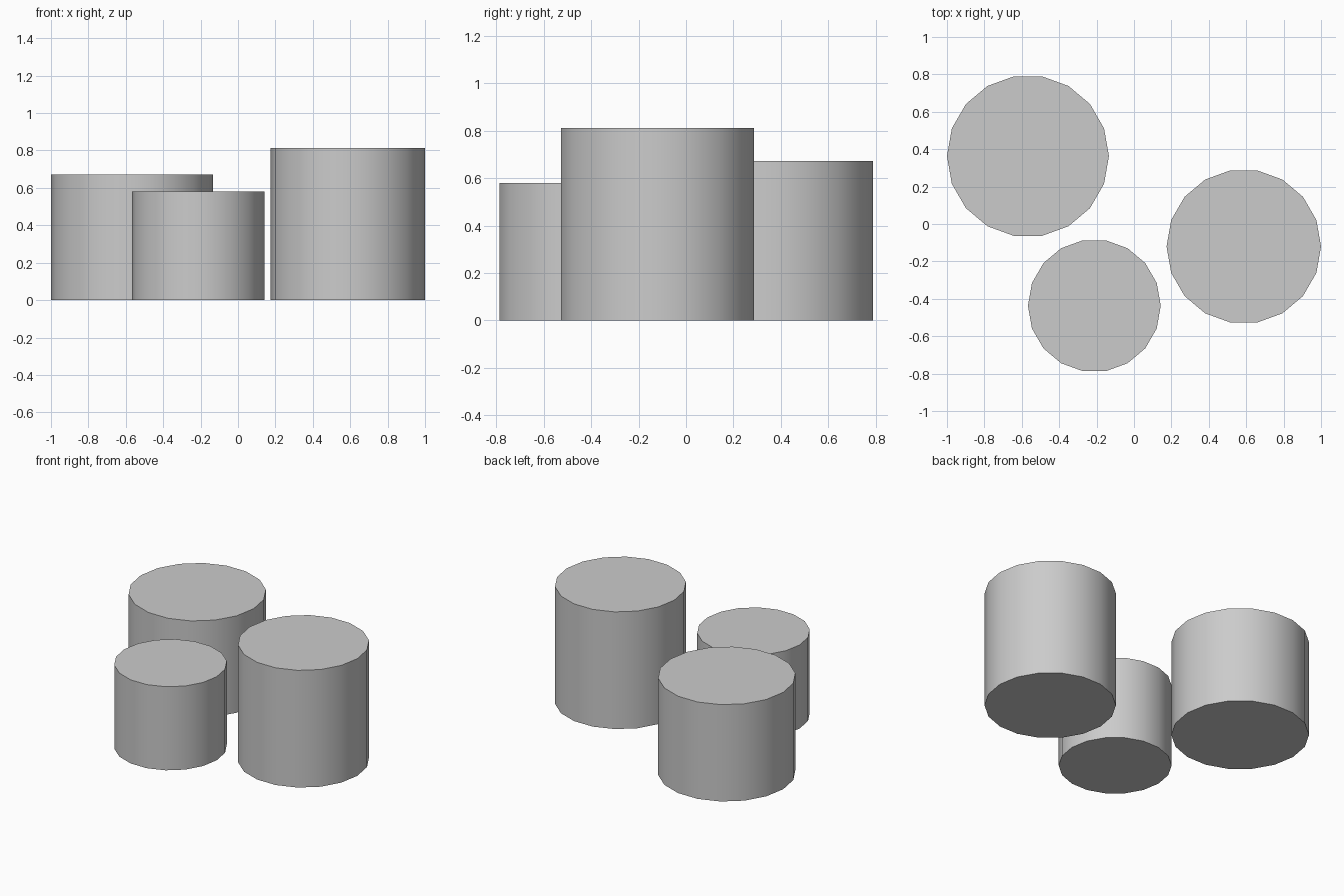
import bpy

cube = bpy.data.objects.get("Cube")
if cube:
    bpy.data.objects.remove(cube, do_unlink=True)

# One plain grey for every part
grey = bpy.data.materials.new("plain_grey")
grey.use_nodes = True
colour = (0.6, 0.6, 0.6, 1)
grey.diffuse_color = colour
grey.node_tree.nodes["Principled BSDF"].inputs["Base Color"].default_value = colour


def drum(name, x, y, radius, height):
    """Upright 18-sided cylinder standing on the ground, a corner facing +x."""
    bpy.ops.mesh.primitive_cylinder_add(
        vertices=18, radius=radius, depth=height,
        location=(x, y, height / 2), rotation=(0, 0, 1.5707963))
    obj = bpy.context.object
    obj.name = name
    obj.data.materials.append(grey)
    bpy.ops.object.shade_smooth_by_angle()
    return obj


# Three separate drums of different sizes
drum("back_drum", -0.567, 0.363, 0.433, 0.672)
drum("front_drum", -0.212, -0.437, 0.355, 0.58)
drum("side_drum", 0.587, -0.12, 0.413, 0.813)
